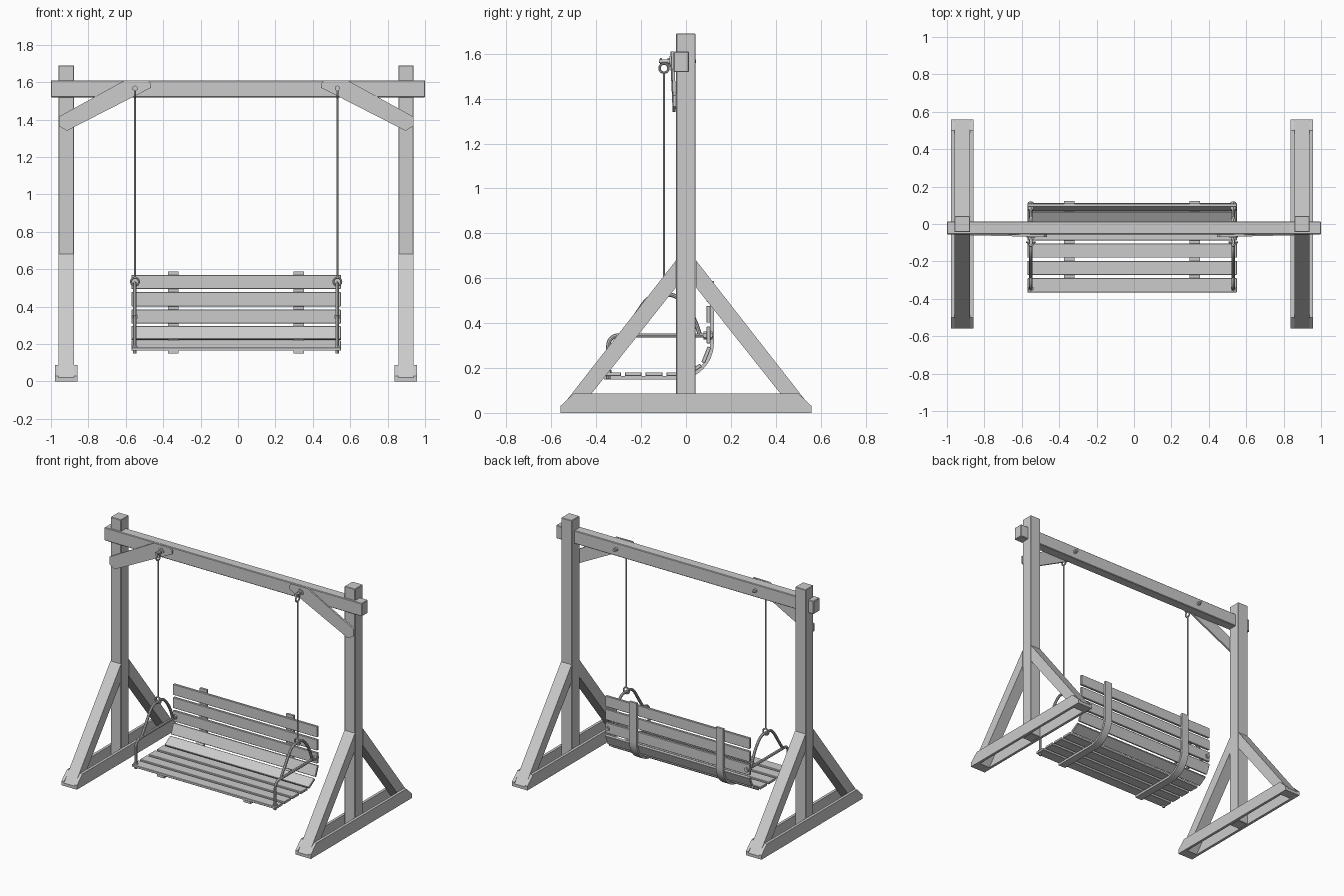
import bpy, bmesh, math
from mathutils import Vector, Matrix

if "Cube" in bpy.data.objects:
    bpy.data.objects.remove(bpy.data.objects["Cube"])

CX = -0.01  # centre of the posts and seat; the top beam spans the full width


def finish(bm, name, bevel=0.0, smooth=False):
    bmesh.ops.recalc_face_normals(bm, faces=bm.faces)
    me = bpy.data.meshes.new(name)
    bm.to_mesh(me)
    bm.free()
    ob = bpy.data.objects.new(name, me)
    bpy.context.collection.objects.link(ob)
    if bevel:
        m = ob.modifiers.new("bevel", 'BEVEL')
        m.width, m.segments = bevel, 1
    if smooth:
        bpy.context.view_layer.objects.active = ob
        ob.select_set(True)
        bpy.ops.object.shade_smooth_by_angle()
        ob.select_set(False)
    return ob


def box(name, x0, x1, y0, y1, z0, z1, bevel=0.003):
    bm = bmesh.new()
    bmesh.ops.create_cube(bm, size=1)
    for v in bm.verts:
        v.co = ((x0 + x1) / 2 + v.co.x * (x1 - x0), (y0 + y1) / 2 + v.co.y * (y1 - y0),
                (z0 + z1) / 2 + v.co.z * (z1 - z0))
    return finish(bm, name, bevel)


def prism(name, a, b, bevel=0.0, smooth=False):
    """Solid between two matching outlines of 3D points."""
    bm = bmesh.new()
    va, vb = [bm.verts.new(p) for p in a], [bm.verts.new(p) for p in b]
    bm.faces.new(va)
    bm.faces.new(vb[::-1])
    for i in range(len(a)):
        j = (i + 1) % len(a)
        bm.faces.new((va[i], vb[i], vb[j], va[j]))
    return finish(bm, name, bevel, smooth)


def side_prism(name, x, half, yz, **kw):
    return prism(name, [(x - half, y, z) for y, z in yz], [(x + half, y, z) for y, z in yz], **kw)


def rod(name, p, q, r, sides=16):
    p, q = Vector(p), Vector(q)
    bm = bmesh.new()
    rot = (q - p).to_track_quat('Z', 'Y').to_matrix().to_4x4()
    bmesh.ops.create_cone(bm, cap_ends=True, segments=sides, radius1=r, radius2=r,
                          depth=(q - p).length, matrix=Matrix.Translation((p + q) / 2) @ rot)
    return finish(bm, name, smooth=sides > 6)


def tube(name, pts, r, cyclic=False, spline='POLY'):
    cu = bpy.data.curves.new(name, 'CURVE')
    cu.dimensions = '3D'
    cu.bevel_depth, cu.bevel_resolution, cu.use_fill_caps = r, 2, True
    sp = cu.splines.new(spline)
    sp.points.add(len(pts) - 1)
    for p, c in zip(sp.points, pts):
        p.co = (*c, 1)
    sp.use_cyclic_u = cyclic
    if spline == 'NURBS':
        sp.order_u, sp.use_endpoint_u, sp.resolution_u = 3, True, 6
    ob = bpy.data.objects.new(name, cu)
    bpy.context.collection.objects.link(ob)
    bpy.context.view_layer.objects.active = ob
    ob.select_set(True)
    bpy.ops.object.convert(target='MESH')
    bpy.ops.object.shade_smooth_by_angle()
    ob.select_set(False)
    return ob


def ring(name, c, R, r, axis):
    pts = []
    for i in range(24):
        u, w = R * math.cos(i * math.tau / 24), R * math.sin(i * math.tau / 24)
        pts.append((c[0] + (u if axis == 'Y' else 0), c[1] + (u if axis == 'X' else 0), c[2] + w))
    return tube(name, pts, r, cyclic=True)


# Seat path (y, z) along the underside of the slats: flat, bend, upright
Y0, Z0, YB, R = -0.365, 0.165, 0.108, 0.145
FLAT = YB - R - Y0
BEND = R * math.pi / 2


def path(s, off=0.0):
    """Point at length s along the seat, off = distance out towards the sitter; plus its angle."""
    if s < FLAT:
        return Y0 + s, Z0 + off, 0.0
    if s < FLAT + BEND:
        a = (s - FLAT) / R
        return YB - R + (R - off) * math.sin(a), Z0 + R - (R - off) * math.cos(a), a
    return YB - off, Z0 + R + s - FLAT - BEND, math.pi / 2


# Top beam
box("top_beam", -1, 1, -0.055, 0.014, 1.518, 1.61, 0.004)

for s in (-1, 1):
    side = "left" if s < 0 else "right"
    px = CX + s * 0.908
    # Upright post, base boards and sloping legs
    box(side + "_post", px - 0.041, px + 0.041, -0.044, 0.043, 0, 1.69)
    base = [(-0.56, 0), (-0.56, 0.03), (-0.5, 0.087), (0.5, 0.087), (0.56, 0.03), (0.56, 0)]
    for t in (-1, 1):
        side_prism(side + "_base_board", px + t * 0.0505, 0.0095, base)
        leg = [(-0.044, 0.68), (-0.044, 0.56), (-0.489, 0), (-0.56, 0), (-0.56, 0.02)]
        side_prism(side + ("_front_leg" if t < 0 else "_back_leg"), px, 0.041,
                   [(y * -t, z) for y, z in leg])

    # Flat corner brace lying across the beam and post fronts
    out = [(0.595, 1.61), (0.47, 1.61), (0.455, 1.593), (0.455, 1.57), (0.905, 1.34),
           (0.948, 1.365), (0.948, 1.415)]
    front = [(CX + s * x, -0.07 + (x - 0.455) * 0.024, z) for x, z in out]
    prism(side + "_brace", front, [(x, y + 0.013, z) for x, y, z in front])

    # Eye bolt, washers and hanging rod
    hx, hy = CX + s * 0.541, -0.098
    rod(side + "_bolt", (hx, -0.12, 1.567), (hx, 0.044, 1.567), 0.008)
    rod(side + "_bolt_washer", (hx, -0.073, 1.567), (hx, -0.066, 1.567), 0.024)
    rod(side + "_bolt_nut", (hx, -0.083, 1.567), (hx, -0.073, 1.567), 0.015, 6)
    rod(side + "_bolt_end_nut", (hx, -0.116, 1.567), (hx, -0.106, 1.567), 0.015, 6)
    rod(side + "_bolt_back_nut", (hx, 0.014, 1.567), (hx, 0.03, 1.567), 0.013, 6)
    ring(side + "_upper_ring", (hx, hy, 1.536), 0.02, 0.0055, 'X')
    rod(side + "_hanging_rod", (hx, hy, 0.55), (hx, hy, 1.518), 0.005, 12)
    ring(side + "_lower_ring", (hx, hy, 0.533), 0.021, 0.0055, 'Y')

    # Armrest tube with a rounded front corner, and the arch above it
    arm = [(hx, -0.346, 0.15)]
    for i in range(9):
        a = i / 8 * math.pi / 2
        arm.append((hx, -0.301 - 0.045 * math.cos(a), 0.3 + 0.045 * math.sin(a)))
    arm.append((hx, 0.12, 0.345))
    tube(side + "_armrest", arm, 0.0095)
    arch = [(-0.285, 0.345), (-0.24, 0.41), (-0.165, 0.525), (-0.1, 0.525), (-0.035, 0.525),
            (0.045, 0.415), (0.062, 0.345)]
    tube(side + "_arch", [(hx, y, z) for y, z in arch], 0.0095, spline='NURBS')
    rod(side + "_armrest_nut", (hx, 0.078, 0.345), (hx, 0.092, 0.345), 0.017, 6)
    rod(side + "_armrest_back_nut", (hx, 0.108, 0.345), (hx, 0.117, 0.345), 0.017, 6)
    rod(side + "_front_nut", (hx, -0.346, 0.18), (hx, -0.346, 0.19), 0.015, 6)

    # Bent strap carrying the slats
    L = FLAT + BEND + (0.588 - Z0 - R)
    st = [0.0] + [FLAT + BEND * i / 12 for i in range(13)] + [L]
    inner = [path(t - 1e-6)[:2] for t in st]
    outer = [path(t - 1e-6, -0.016)[:2] for t in st]
    side_prism(side + "_strap", CX + s * 0.336, 0.028, inner + outer[::-1], smooth=True)

# Slats spaced evenly along the seat and back
for i in range(9):
    y, z, a = path(0.0375 + 0.0925 * i, 0.0075)
    c, n = Vector((math.cos(a), math.sin(a))), Vector((-math.sin(a), math.cos(a)))
    yz = [Vector((y, z)) + c * u * 0.0375 + n * v * 0.0085
          for u, v in ((-1, -1), (1, -1), (1, 1), (-1, 1))]
    side_prism("seat_slat" if i < 4 else "back_slat", CX, 0.56, yz, bevel=0.002)
